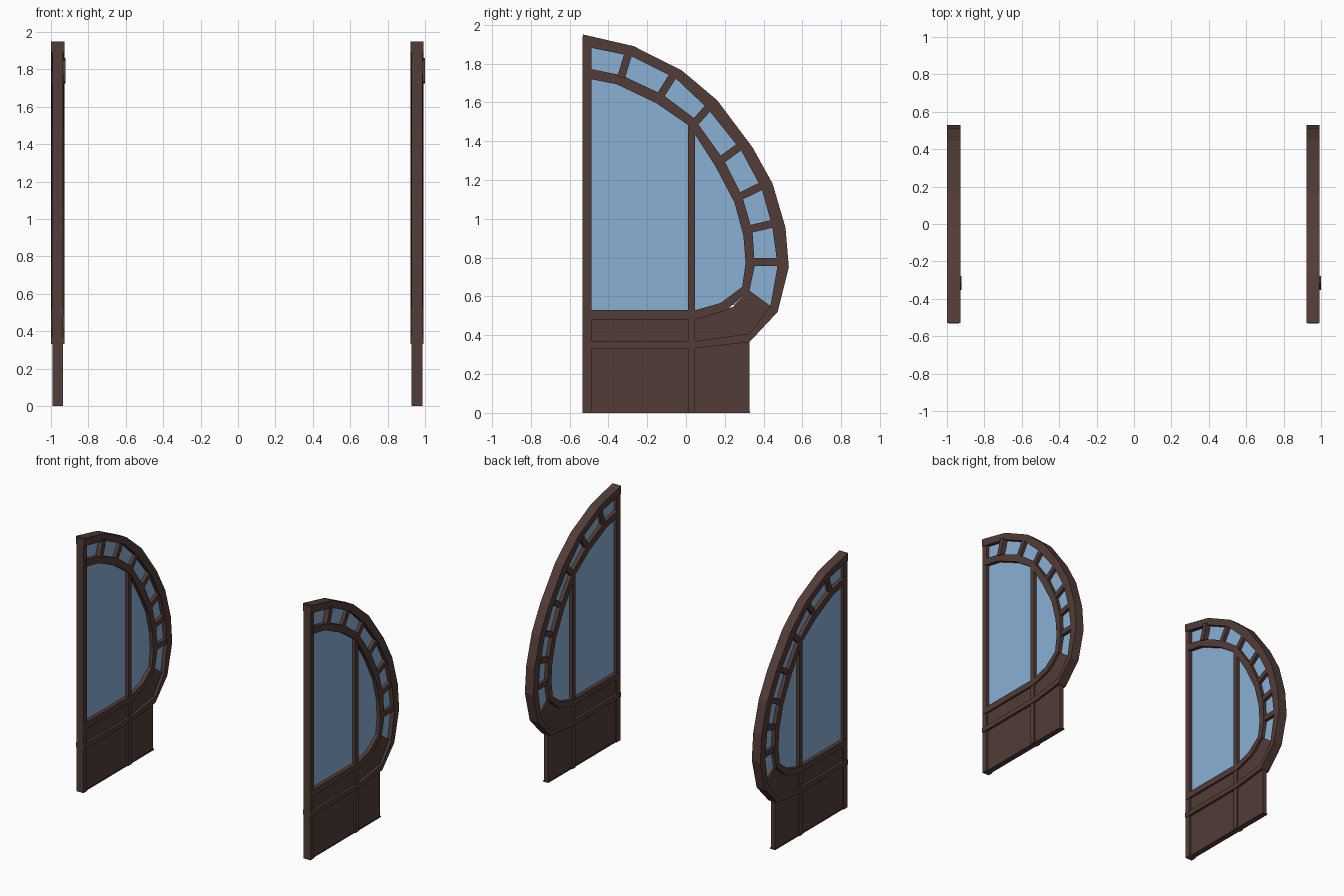
import bpy, bmesh
from mathutils import Vector

if "Cube" in bpy.data.objects:
    bpy.data.objects.remove(bpy.data.objects["Cube"])


def material(name, rgb):
    m = bpy.data.materials.new(name)
    lin = [(c / 255 / 12.92) if c < 10 else ((c / 255 + 0.055) / 1.055) ** 2.4 for c in rgb]
    m.diffuse_color = (*lin, 1)
    m.use_nodes = True
    m.node_tree.nodes["Principled BSDF"].inputs["Base Color"].default_value = m.diffuse_color
    return m


WOOD = material("dark wood", (82, 60, 55))
GLASS = material("blue glass", (137, 176, 212))


def extrude(name, polys, x0, x1, mat):
    """Extrude (y, z) polygons along x; neighbouring polygons share their edges."""
    bm = bmesh.new()
    for poly in polys:
        bm.faces.new([bm.verts.new((x0, y, z)) for y, z in poly])
    bmesh.ops.remove_doubles(bm, verts=bm.verts[:], dist=1e-5)
    ext = bmesh.ops.extrude_face_region(bm, geom=bm.faces[:], use_keep_orig=True)
    moved = [v for v in ext["geom"] if isinstance(v, bmesh.types.BMVert)]
    bmesh.ops.translate(bm, verts=moved, vec=(x1 - x0, 0, 0))
    bmesh.ops.recalc_face_normals(bm, faces=bm.faces[:])
    me = bpy.data.meshes.new(name)
    bm.to_mesh(me)
    bm.free()
    me.materials.append(mat)
    ob = bpy.data.objects.new(name, me)
    bpy.context.collection.objects.link(ob)
    return ob


def ribbon(outer, inner):
    return [[outer[i], outer[i + 1], inner[i + 1], inner[i]] for i in range(len(outer) - 1)]


def rect(y0, y1, z0, z1):
    return [(y0, z0), (y1, z0), (y1, z1), (y0, z1)]


def bar(a, b, width):
    a, b = Vector(a), Vector(b)
    d = (b - a).normalized() * width / 2
    n = Vector((-d.y, d.x))
    return [tuple(p) for p in (a + n, a - n, b - n, b + n)]


# Outer rim, running down into the lower rail
rim_out = [(-.53, 1.95), (-.27, 1.89), (-.023, 1.766), (.162, 1.61), (.343, 1.368), (.446, 1.182),
           (.513, .954), (.53, .75), (.472, .52), (.327, .365), (.05, .333), (-.53, .333)]
rim_in = [(-.53, 1.89), (-.286, 1.84), (-.054, 1.725), (.11, 1.57), (.286, 1.35), (.39, 1.156),
          (.446, .954), (.472, .758), (.435, .55), (.327, .408), (.05, .37), (-.53, .37)]
# Inner arch, running down into the sill rail
arch_out = [(-.51, 1.776), (-.332, 1.74), (-.12, 1.64), (.04, 1.52), (.2, 1.296), (.29, 1.115),
            (.343, .934), (.354, .758), (.327, .63), (.205, .527), (.05, .482), (-.53, .482)]
arch_in = [(-.51, 1.724), (-.358, 1.694), (-.152, 1.596), (.02, 1.477), (.152, 1.27), (.25, 1.084),
           (.296, .913), (.307, .773), (.29, .65), (.178, .566), (.05, .53), (-.53, .53)]
# Short bars between the arch and the rim
spokes = [((-.334, 1.73), (-.296, 1.855)), ((-.135, 1.63), (-.066, 1.74)),
          ((.045, 1.495), (.135, 1.595)), ((.18, 1.302), (.29, 1.382)),
          ((.275, 1.114), (.395, 1.172)), ((.328, .947), (.455, .977)),
          ((.34, .778), (.49, .778))]
lower = [(-.51, .004), (.327, .004), (.327, .38), (.45, .54), (.327, .63),
         (.24, .545), (.05, .5), (-.51, .5)]
glass = rim_in[:9] + [(.3, .57), (.05, .51), (-.53, .51)]

for side, cx in (("left", -.964), ("right", .957)):
    def part(name, polys, x0, x1, mat=WOOD):
        extrude(side + "_" + name, polys, cx + x0, cx + x1, mat)

    part("outer_rim", ribbon(rim_out, rim_in), -.036, .036)
    part("inner_arch", ribbon(arch_out, arch_in), -.033, .033)
    part("straight_post", [rect(-.533, -.488, 0, 1.94)], -.029, .029)
    part("mullion", [rect(.01, .046, 0, 1.49)], -.029, .029)
    part("lower_panel", [lower], -.017, .017)
    part("base_strip", [rect(-.51, .33, 0, .008)], -.022, .022)
    part("glass_pane", [glass], -.005, .005, GLASS)
    for i, (a, b) in enumerate(spokes):
        # the topmost bar stands slightly proud
        part("arch_bar_%d" % (i + 1), [bar(a, b, .04)], -.027, .043 if i == 0 else .03)
